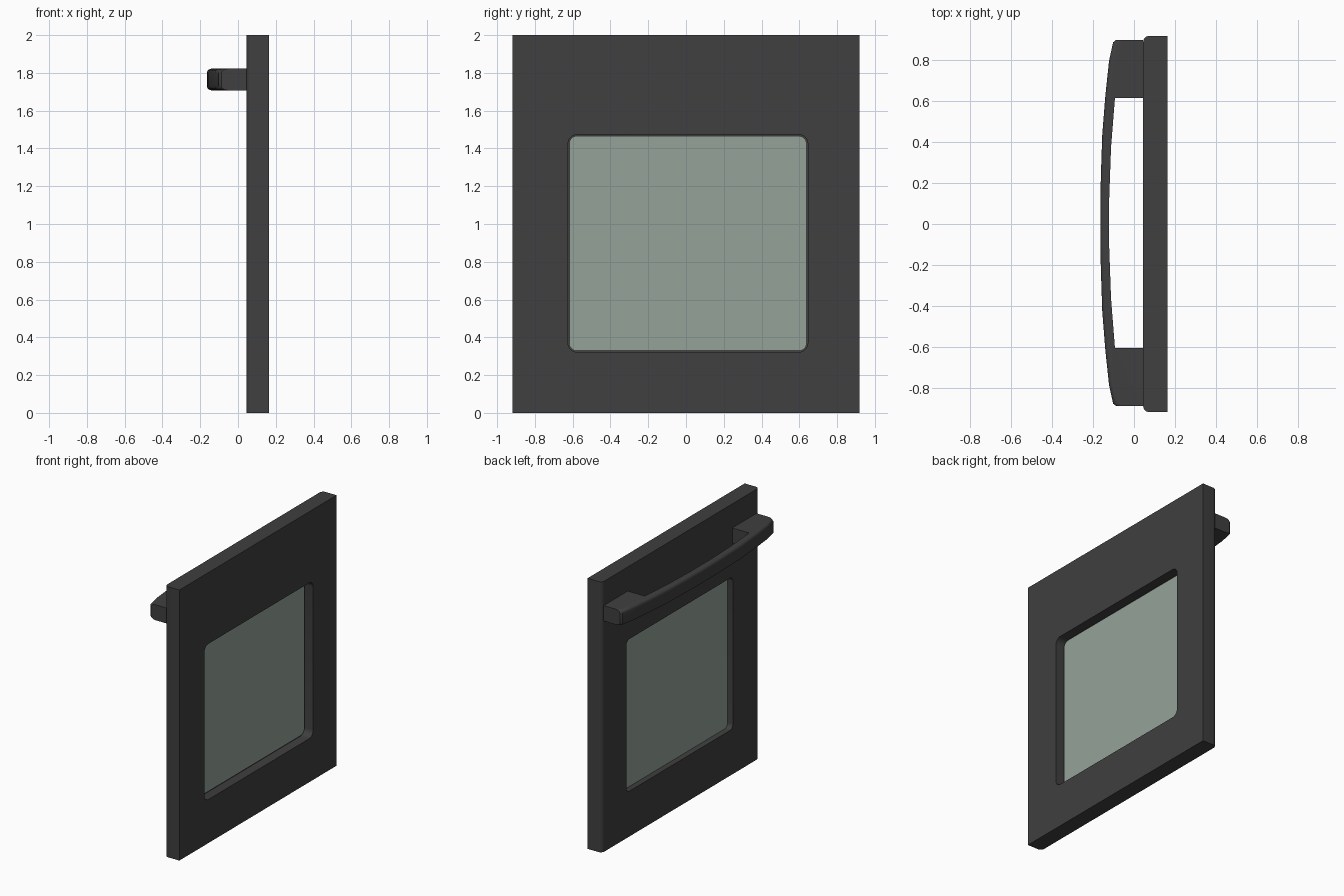
import bpy, bmesh, math

cube = bpy.data.objects.get("Cube")
if cube:
    bpy.data.objects.remove(cube, do_unlink=True)


def material(name, rgb):
    mat = bpy.data.materials.new(name)
    mat.use_nodes = True
    mat.diffuse_color = (*rgb, 1)
    mat.node_tree.nodes["Principled BSDF"].inputs["Base Color"].default_value = (*rgb, 1)
    return mat


charcoal = material("charcoal enamel", (0.05, 0.05, 0.05))
tinted = material("grey green glass", (0.30, 0.37, 0.315))


def finish(bm, name, mat, smooth=True):
    bmesh.ops.recalc_face_normals(bm, faces=bm.faces)
    mesh = bpy.data.meshes.new(name)
    bm.to_mesh(mesh)
    bm.free()
    obj = bpy.data.objects.new(name, mesh)
    bpy.context.collection.objects.link(obj)
    mesh.materials.append(mat)
    if smooth:
        shade(obj)
    return obj


def shade(obj):
    bpy.ops.object.select_all(action="DESELECT")
    obj.select_set(True)
    bpy.context.view_layer.objects.active = obj
    bpy.ops.object.shade_smooth_by_angle(angle=math.radians(35))


def rounded_rect(y0, y1, z0, z1, r, steps=5):
    corners = [(y1 - r, z1 - r), (y0 + r, z1 - r), (y0 + r, z0 + r), (y1 - r, z0 + r)]
    return [(cy + r * math.cos(a), cz + r * math.sin(a))
            for i, (cy, cz) in enumerate(corners)
            for a in [(i + k / steps) * math.pi / 2 for k in range(steps + 1)]]


def loft(sections):
    """Closed solid through matching (x, outline) sections."""
    bm = bmesh.new()
    rings = [[bm.verts.new((x, y, z)) for y, z in pts] for x, pts in sections]
    for a, b in zip(rings, rings[1:]):
        for i in range(len(a)):
            j = (i + 1) % len(a)
            bm.faces.new((a[i], a[j], b[j], b[i]))
    bm.faces.new(rings[0])
    bm.faces.new(rings[-1])
    return bm


def prism(outline, z0, z1):
    """Extrude an (x, y) outline upwards."""
    bm = bmesh.new()
    face = bm.faces.new([bm.verts.new((x, y, z0)) for x, y in outline])
    top = bmesh.ops.extrude_face_region(bm, geom=[face])["geom"]
    bmesh.ops.translate(bm, vec=(0, 0, z1 - z0),
                        verts=[v for v in top if isinstance(v, bmesh.types.BMVert)])
    return bm


# Door slab, with the two outer upright edges rounded
BACK, FACE, HALF = 0.163, 0.045, 0.918
bm = prism([(FACE, -HALF), (BACK, -HALF), (BACK, HALF), (FACE, HALF)], 0, 2)
upright = [e for e in bm.edges if all(abs(v.co.x - FACE) < 0.001 for v in e.verts)
           and abs(e.verts[0].co.z - e.verts[1].co.z) > 1]
bmesh.ops.bevel(bm, geom=upright, offset=0.028, segments=4, profile=0.5, affect="EDGES")
door = finish(bm, "door_panel", charcoal, smooth=False)

# Window opening, widening slightly towards the inner side of the door
hole = rounded_rect(-0.612, 0.632, 0.335, 1.46, 0.035)
wide = rounded_rect(-0.625, 0.645, 0.322, 1.473, 0.048)
cutter = finish(loft([(0, hole), (0.09, hole), (0.092, wide), (0.2, wide)]),
                "window_cutter", charcoal, smooth=False)
cut = door.modifiers.new("window", "BOOLEAN")
cut.object, cut.operation, cut.solver = cutter, "DIFFERENCE", "EXACT"
bpy.context.view_layer.objects.active = door
bpy.ops.object.modifier_apply(modifier=cut.name)
bpy.data.objects.remove(cutter, do_unlink=True)
shade(door)

# Glass pane
pane = rounded_rect(-0.615, 0.635, 0.332, 1.463, 0.035)
finish(loft([(0.088, pane), (0.096, pane)]), "window_glass", tinted, smooth=False)

# Bowed handle: outer and inner half profiles, mirrored end to end
outer = [(FACE, 0.893), (-0.088, 0.893), (-0.102, 0.882), (-0.122, 0.79),
         (-0.14, 0.62), (-0.155, 0.43), (-0.162, 0.22), (-0.164, 0.1)]
inner = [(-0.121, 0.12), (-0.112, 0.37), (-0.093, 0.61), (FACE, 0.61)]


def mirrored(points):
    return [(x, -y) for x, y in reversed(points)]


MID = 0.005
outline = [(x, y + MID) for x, y in outer + mirrored(outer) + mirrored(inner) + inner]
bm = prism(outline, 1.708, 1.822)
count = len(outer) * 2
rim = {(round(x, 3), round(y, 3)) for x, y in outline[:count]}
soft = []
for e in bm.edges:
    a, b = e.verts
    flat = abs(a.co.z - b.co.z) < 0.001
    on_rim = all((round(v.co.x, 3), round(v.co.y, 3)) in rim for v in e.verts)
    if flat and on_rim and min(a.co.x, b.co.x) < -0.09 and max(a.co.x, b.co.x) < 0:
        soft.append(e)
bmesh.ops.bevel(bm, geom=soft, offset=0.022, segments=4, profile=0.5, affect="EDGES",
                clamp_overlap=True)
finish(bm, "door_handle", charcoal)
